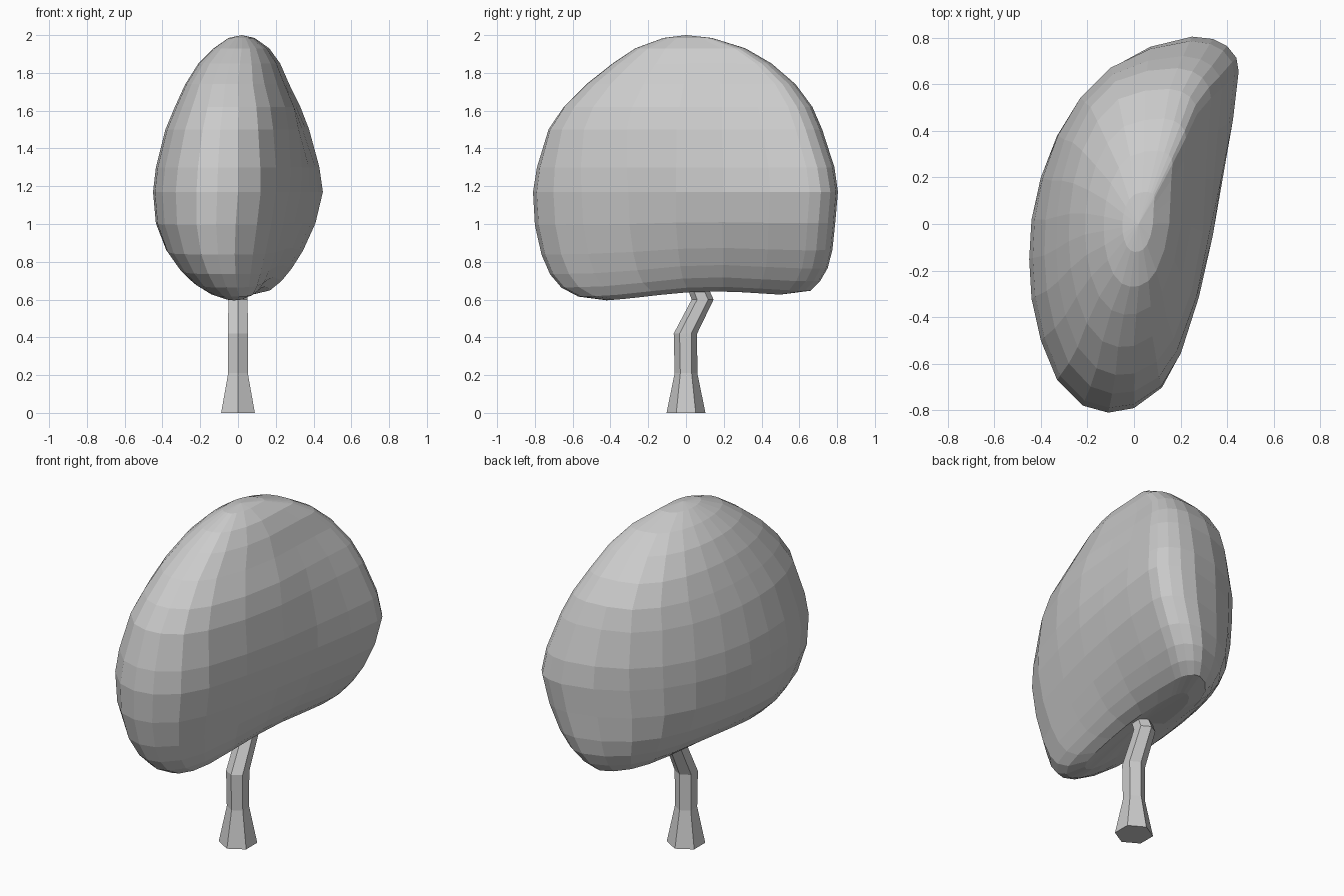
import bpy, bmesh, math

if "Cube" in bpy.data.objects:
    bpy.data.objects.remove(bpy.data.objects["Cube"])


def loft(name, rings, top=None, bottom=None):
    """Skin a stack of equal-length rings and close both ends."""
    bm = bmesh.new()
    vr = [[bm.verts.new(p) for p in r] for r in rings]
    n = len(vr[0])
    for a, b in zip(vr, vr[1:]):
        for i in range(n):
            j = (i + 1) % n
            bm.faces.new((a[i], a[j], b[j], b[i]))
    for ring, tip in ((vr[0], bottom), (vr[-1], top)):
        if tip is None:
            bm.faces.new(ring)
        else:
            t = bm.verts.new(tip)
            for i in range(n):
                bm.faces.new((ring[i], ring[(i + 1) % n], t))
    bmesh.ops.recalc_face_normals(bm, faces=bm.faces)
    me = bpy.data.meshes.new(name)
    bm.to_mesh(me)
    bm.free()
    ob = bpy.data.objects.new(name, me)
    bpy.context.collection.objects.link(ob)
    return ob


# Trunk: six-sided, with a kink towards the back (y centre, z, radius)
path = [(0, 0, .103), (0, .21, .06), (-.003, .42, .062), (.088, .6, .058), (.055, .68, .055)]
loft("trunk", [[(r * math.sin(k * math.pi / 3), cy + r * math.cos(k * math.pi / 3), z)
                for k in range(6)] for cy, z, r in path])

# Crown: bean-shaped plan outline, flat on the right side
plan = [(.25, .81), (.34, .80), (.40, .77), (.44, .72), (.45, .66), (.425, .45), (.38, .2),
        (.33, -.05), (.27, -.3), (.20, -.55), (.12, -.7), (0, -.79), (-.11, -.81),
        (-.22, -.78), (-.33, -.67), (-.40, -.5), (-.44, -.32), (-.45, -.15), (-.44, .02),
        (-.40, .2), (-.33, .38), (-.23, .54), (-.10, .67), (.07, .765)]
# Height, then x and y extents at that height
levels = [(.605, -.09, .09, -.42, .50), (.63, -.16, .17, -.57, .66), (.68, -.24, .23, -.66, .71),
          (.75, -.31, .285, -.72, .75), (.85, -.38, .345, -.765, .775), (1.0, -.435, .41, -.80, .79),
          (1.17, -.45, .45, -.81, .805), (1.3, -.435, .435, -.79, .79), (1.5, -.385, .385, -.73, .73),
          (1.62, -.335, .34, -.65, .68), (1.74, -.28, .28, -.53, .59), (1.85, -.21, .23, -.39, .46),
          (1.93, -.13, .17, -.27, .32), (1.985, -.05, .09, -.12, .14)]


def crown_ring(z, x0, x1, y0, y1):
    low = max(0, min(1, (1.1 - z) / .4))
    high = .55 * max(0, min(1, (z - 1.15) / .5))
    ring = []
    for px, py in plan:
        # flat side fills out towards the top
        u, v = px / .45, py / .81
        r = math.hypot(u, v)
        k = 1 + high * (1 / r - 1) * (1 if r < 1 else .25)
        x = (x0 + x1) / 2 + (x1 - x0) / 2 * u * k
        y = (y0 + y1) / 2 + (y1 - y0) / 2 * v * k
        # underside arches up in the middle and tilts slightly
        arch = math.cos(min(1, abs(y - .1) / .6) * math.pi / 2) ** 2
        ring.append((x, y, z + low * (.025 * y + .035 * arch)))
    return ring


loft("crown", [crown_ring(*l) for l in levels], top=(.02, 0, 2.0), bottom=(0, .05, .66))
